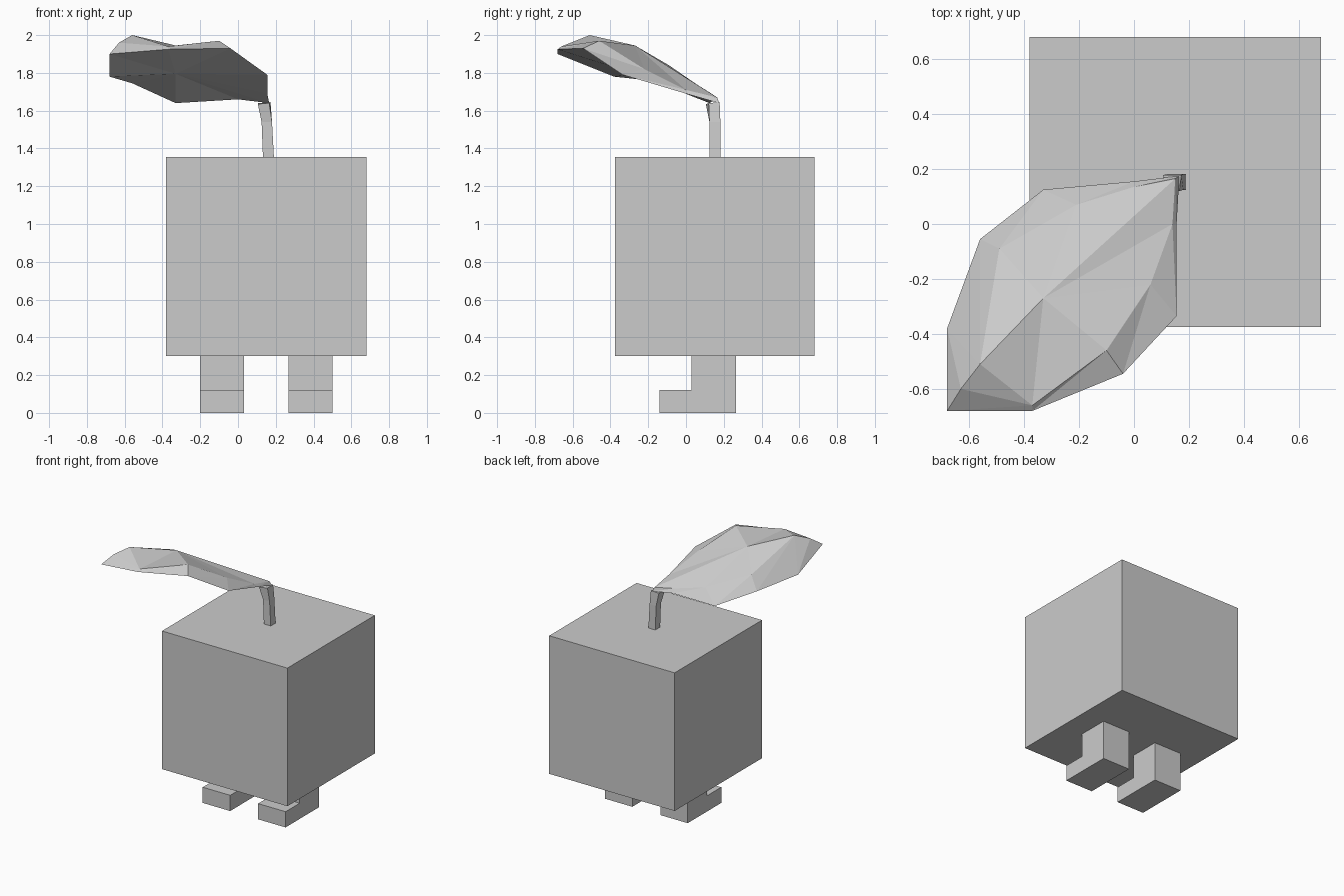
import bpy, bmesh

if "Cube" in bpy.data.objects:
    bpy.data.objects.remove(bpy.data.objects["Cube"])


def make(name, verts, faces):
    mesh = bpy.data.meshes.new(name)
    mesh.from_pydata(verts, [], faces)
    bm = bmesh.new()
    bm.from_mesh(mesh)
    bmesh.ops.recalc_face_normals(bm, faces=bm.faces)
    bm.to_mesh(mesh)
    bm.free()
    ob = bpy.data.objects.new(name, mesh)
    bpy.context.collection.objects.link(ob)
    return ob


def loft(name, rings):
    """Skin equal-length rings and cap both ends."""
    n = len(rings[0])
    verts = [p for r in rings for p in r]
    faces = [list(range(n)), list(range(len(verts) - n, len(verts)))]
    for k in range(len(rings) - 1):
        for i in range(n):
            j = (i + 1) % n
            faces.append((k * n + i, k * n + j, (k + 1) * n + j, (k + 1) * n + i))
    return make(name, verts, faces)


def square(x0, x1, y0, y1, z):
    return [(x0, y0, z), (x1, y0, z), (x1, y1, z), (x0, y1, z)]


# Body cube
loft("body", [square(-0.38, 0.68, -0.375, 0.68, z) for z in (0.30, 1.355)])

# Legs: L-shaped side profile with the foot pointing forward
profile = [(-0.14, 0), (0.265, 0), (0.265, 0.30), (0.03, 0.30), (0.03, 0.12), (-0.14, 0.12)]
for name, x in (("left_leg", -0.20), ("right_leg", 0.268)):
    loft(name, [[(px, y, z) for y, z in profile] for px in (x, x + 0.232)])

# Stem: square section leaning toward the leaf at the top
top = [(0.105, 0.105, 1.635), (0.165, 0.12, 1.64), (0.172, 0.178, 1.645), (0.105, 0.178, 1.64)]
loft("stem", [square(0.132, 0.19, 0.124, 0.182, 1.355),
              square(0.125, 0.18, 0.124, 0.182, 1.54), top])

# Leaf: outer rim, matching inner top ring, and a high and low centre point
rim = [(0.165, 0.175, 1.64), (0.0, 0.155, 1.66), (-0.33, 0.125, 1.64),
       (-0.56, -0.055, 1.745), (-0.68, -0.38, 1.78), (-0.68, -0.68, 1.90),
       (-0.37, -0.68, 1.925), (-0.04, -0.545, 1.93), (0.155, -0.335, 1.79),
       (0.155, 0.0, 1.69)]
inner = [(0.15, 0.165, 1.67), (0.0, 0.135, 1.69), (-0.21, 0.07, 1.73),
         (-0.49, -0.09, 1.84), (-0.56, -0.51, 2.0), (-0.63, -0.60, 1.96),
         (-0.37, -0.66, 1.94), (-0.10, -0.46, 1.97), (0.06, -0.22, 1.82),
         (0.14, 0.0, 1.71)]
n = len(rim)
hi, lo = 2 * n, 2 * n + 1
faces = [(hi, n + 4, n + 6), (n + 4, n + 5, n + 6)]
for i in range(n):
    j = (i + 1) % n
    faces += [(i, j, n + j), (i, n + j, n + i), (lo, j, i)]
    if i not in (4, 5):
        faces.append((hi, n + i, n + j))
make("leaf", rim + inner + [(-0.33, -0.27, 1.945), (-0.33, -0.27, 1.795)], faces)
